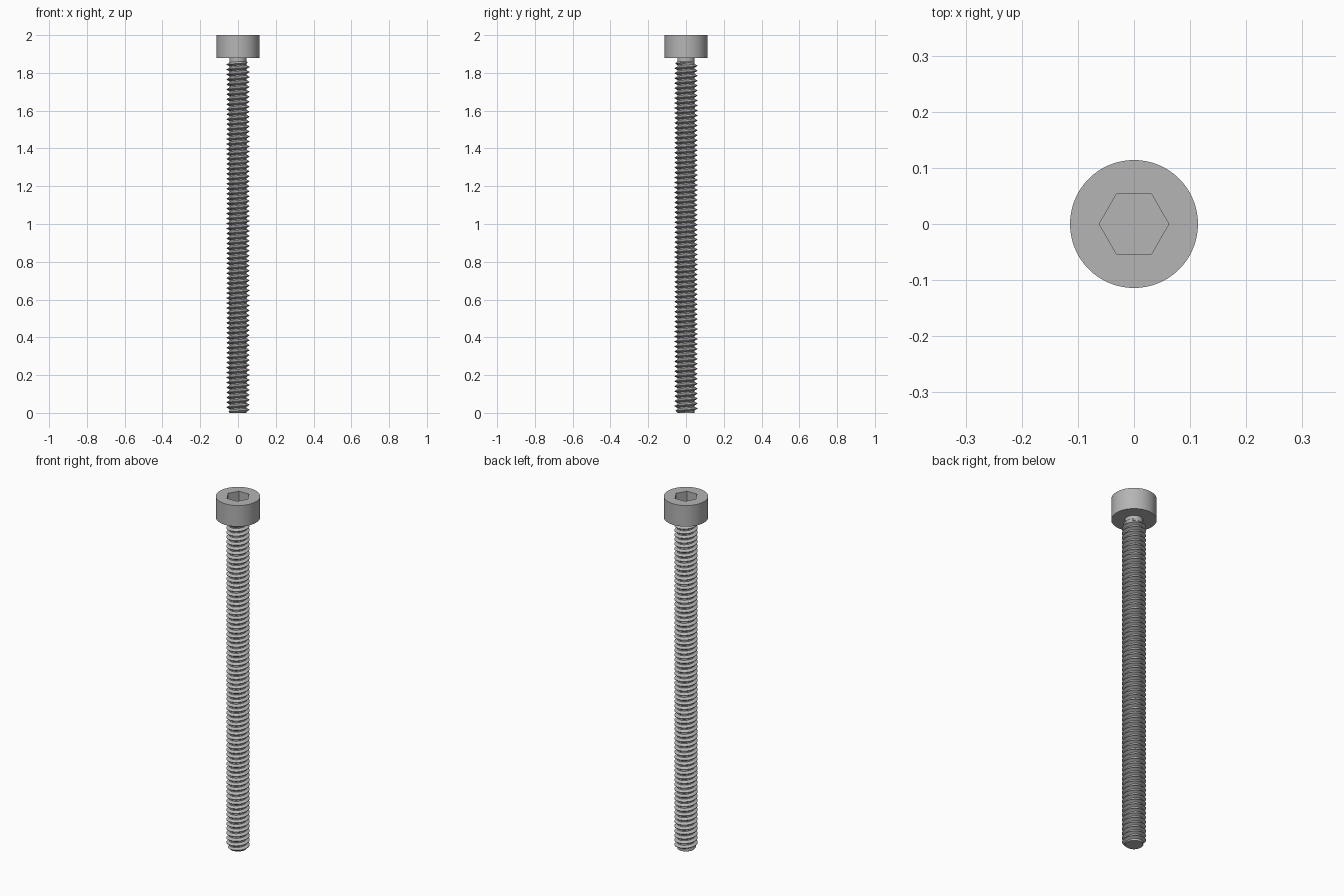
import bpy, bmesh, math
from mathutils import Vector

cube = bpy.data.objects.get("Cube")
if cube:
    bpy.data.objects.remove(cube, do_unlink=True)

HEAD_R, HEAD_Z, TOP = 0.114, 1.88, 2.0
SOCKET_R, SOCKET_Z = 0.062, 1.94
MAJOR, MINOR, PITCH = 0.06, 0.045, 0.0263
THREAD_TOP = 1.862
SEGS = 48

steel = bpy.data.materials.new("steel_grey")
steel.use_nodes = True
grey = (0.46, 0.46, 0.46, 1)
steel.diffuse_color = grey
bsdf = steel.node_tree.nodes["Principled BSDF"]
bsdf.inputs["Base Color"].default_value = grey


def finish(bm, name):
    bmesh.ops.recalc_face_normals(bm, faces=bm.faces[:])
    mesh = bpy.data.meshes.new(name)
    bm.to_mesh(mesh)
    bm.free()
    mesh.materials.append(steel)
    obj = bpy.data.objects.new(name, mesh)
    bpy.context.collection.objects.link(obj)
    bpy.ops.object.select_all(action="DESELECT")
    obj.select_set(True)
    bpy.context.view_layer.objects.active = obj
    bpy.ops.object.shade_smooth_by_angle(angle=math.radians(30))
    return obj


def ring(bm, radius, z, sides):
    """Closed loop of vertices and its edges."""
    verts = [bm.verts.new((radius * math.cos(math.tau * i / sides),
                           radius * math.sin(math.tau * i / sides), z))
             for i in range(sides)]
    edges = [bm.edges.new((verts[i - 1], verts[i])) for i in range(sides)]
    return verts, edges


def skin(bm, a, b):
    """Quads between two rings with equal vertex counts."""
    for i in range(len(a)):
        bm.faces.new((a[i - 1], a[i], b[i], b[i - 1]))


# Cylindrical head with a hexagonal socket
bm = bmesh.new()
base, _ = ring(bm, HEAD_R, HEAD_Z, 72)
rim, rim_edges = ring(bm, HEAD_R, TOP, 72)
mouth, mouth_edges = ring(bm, SOCKET_R, TOP, 6)
floor, _ = ring(bm, SOCKET_R, SOCKET_Z, 6)
skin(bm, base, rim)
skin(bm, mouth, floor)
bm.faces.new(base)
bm.faces.new(floor)
bmesh.ops.triangle_fill(bm, edges=rim_edges + mouth_edges, use_beauty=True,
                        normal=Vector((0, 0, 1)))
finish(bm, "socket_head")

# Plain neck between thread and head
bm = bmesh.new()
low, _ = ring(bm, MINOR + 0.001, THREAD_TOP - 0.01, SEGS)
high, _ = ring(bm, MINOR + 0.001, HEAD_Z + 0.002, SEGS)
skin(bm, low, high)
bm.faces.new(low)
bm.faces.new(high)
finish(bm, "neck")

# Right-handed helical thread, sheared along the axis and joined turn to turn
profile = [(0.0, MINOR), (0.25, MINOR), (0.58, MAJOR), (0.67, MAJOR)]
N = len(profile)
turns = int(THREAD_TOP / PITCH) + 4
bm = bmesh.new()
columns = []
for s in range(SEGS):
    a = math.tau * s / SEGS
    columns.append([bm.verts.new((r * math.cos(a), r * math.sin(a),
                                  (t - 2 + f + s / SEGS) * PITCH))
                    for t in range(turns) for f, r in profile])
for s in range(SEGS):
    a, b = columns[s], columns[(s + 1) % SEGS]
    lift = N if s == SEGS - 1 else 0
    for k in range(len(a) - 1 - N):
        if lift:
            bm.faces.new((a[k], b[k + lift], b[k + 1 + lift], a[k + 1]))
        else:
            bm.faces.new((a[k], b[k], b[k + 1], a[k + 1]))

# Trim the ends flat and cap them
for z, direction in ((0.0, -1), (THREAD_TOP, 1)):
    cut = bmesh.ops.bisect_plane(bm, geom=bm.verts[:] + bm.edges[:] + bm.faces[:],
                                 plane_co=(0, 0, z), plane_no=(0, 0, direction),
                                 clear_outer=True)
    rim_edges = [e for e in cut["geom_cut"] if isinstance(e, bmesh.types.BMEdge)]
    bmesh.ops.contextual_create(bm, geom=rim_edges)

# Chamfer both thread ends
for v in bm.verts:
    limit = MINOR + min(v.co.z, THREAD_TOP - v.co.z)
    radius = v.co.xy.length
    if radius > limit:
        v.co.x *= limit / radius
        v.co.y *= limit / radius
finish(bm, "threaded_shank")
